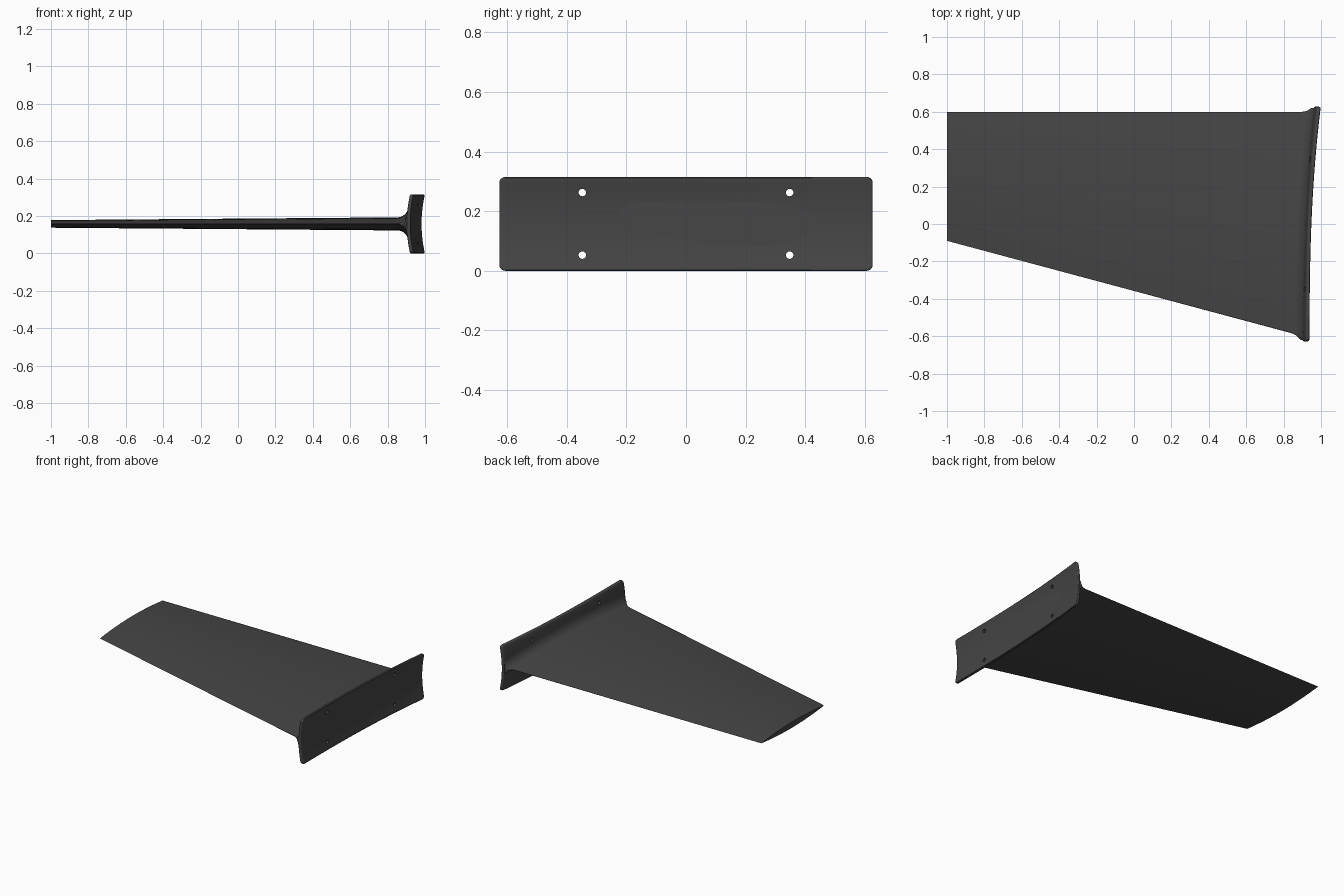
import bpy, bmesh, math
from mathutils import Matrix, Vector

cube = bpy.data.objects.get("Cube")
if cube:
    bpy.data.objects.remove(cube, do_unlink=True)

HALF_Y, MID_Z = 0.627, 0.1575      # plate half length, half height
THICK, FILLET = 0.02, 0.06
TIP_X, TRAIL_Y = -1.0, 0.6

dark = bpy.data.materials.new("dark_grey")
dark.use_nodes = True
dark.diffuse_color = (0.06, 0.06, 0.06, 1)
dark.node_tree.nodes["Principled BSDF"].inputs["Base Color"].default_value = dark.diffuse_color


def outer_x(y, z):
    """Body-hugging outer surface of the plate."""
    u = min(max((y + HALF_Y) / (2 * HALF_Y), 0), 1)
    return 0.922 + 0.06 * u ** 2.6 + 0.018 * ((z - MID_Z) / MID_Z) ** 2


def finish(name, bm):
    bmesh.ops.recalc_face_normals(bm, faces=bm.faces)
    mesh = bpy.data.meshes.new(name)
    bm.to_mesh(mesh)
    bm.free()
    obj = bpy.data.objects.new(name, mesh)
    bpy.context.collection.objects.link(obj)
    mesh.materials.append(dark)
    return obj


def activate(obj):
    bpy.ops.object.select_all(action='DESELECT')
    obj.select_set(True)
    bpy.context.view_layer.objects.active = obj


# Mounting plate: rounded slab, sliced, then bent onto the body surface
bm = bmesh.new()
bmesh.ops.create_cube(bm, size=1)
bmesh.ops.scale(bm, vec=(THICK, 2 * HALF_Y, 2 * MID_Z), verts=bm.verts)
corners = [e for e in bm.edges if abs(e.verts[0].co.x - e.verts[1].co.x) > THICK / 2]
bmesh.ops.bevel(bm, geom=corners, offset=0.02, segments=5, profile=0.5, affect='EDGES')
rims = [e for e in bm.edges if abs(e.verts[0].co.x - e.verts[1].co.x) < 1e-5]
bmesh.ops.bevel(bm, geom=rims, offset=0.006, segments=3, profile=0.5, affect='EDGES')
for axis, half, count in ((1, HALF_Y, 36), (2, MID_Z, 14)):
    normal = Vector((0, 0, 0))
    normal[axis] = 1
    for i in range(1, count):
        bmesh.ops.bisect_plane(bm, geom=bm.verts[:] + bm.edges[:] + bm.faces[:],
                               plane_co=normal * half * (2 * i / count - 1), plane_no=normal)
for v in bm.verts:
    v.co.z += MID_Z
    v.co.x += outer_x(v.co.y, v.co.z) - THICK / 2
plate = finish("mounting_plate", bm)

# Four screw holes
bm = bmesh.new()
for sy in (-1, 1):
    for sz in (-1, 1):
        place = Matrix.Translation((0.95, 0.348 * sy, MID_Z + 0.105 * sz)) @ Matrix.Rotation(math.pi / 2, 4, 'Y')
        bmesh.ops.create_cone(bm, cap_ends=True, segments=24, radius1=0.0125,
                              radius2=0.0125, depth=0.3, matrix=place)
cutter = finish("screw_hole_cutter", bm)
cutter.hide_render = True
activate(plate)
cut = plate.modifiers.new("screw_holes", 'BOOLEAN')
cut.operation, cut.solver, cut.object = 'DIFFERENCE', 'EXACT', cutter
bpy.ops.object.modifier_apply(modifier=cut.name)
bpy.data.objects.remove(cutter, do_unlink=True)
bpy.ops.object.shade_smooth_by_angle(angle=math.radians(35))


# Fin section: thin lens, with fans of normals at both edges for the root fillet
def section(lead_y, grow):
    chord = TRAIL_Y - lead_y
    steps, fan = 28, 8
    pts = []
    for side in (1, -1):
        for i in range(steps + 1):
            t = 0.5 - 0.5 * math.cos(math.pi * i / steps)
            if side < 0:
                t = 1 - t
            n = Vector((-0.118 * (1 - 2 * t), side)).normalized()
            pts.append((t, side * 0.118 * t * (1 - t), n))
        for i in range(1, fan):
            a = math.pi * i / fan
            pts.append((t, 0, Vector((side * math.sin(a), side * math.cos(a)))))
    limit = HALF_Y - 0.007
    for t, h, n in pts:
        y = lead_y + chord * t + n.x * grow
        yield max(-limit, min(limit, y)), MID_Z + chord * h + n.y * grow


def lead_at(x):
    return -0.09 - 0.268 * (x - TIP_X)


# Fin: tip ring, then fillet rings that follow the plate and sink into it
bm = bmesh.new()
rings = [[bm.verts.new((TIP_X, y, z)) for y, z in section(lead_at(TIP_X), 0)]]
gaps = [FILLET * (1 - math.sin(math.pi / 2 * i / 10)) for i in range(11)]
root_x = outer_x(-0.6, MID_Z) - THICK
for gap in gaps + [-0.01]:
    d = max(gap, 0)
    grow = FILLET - math.sqrt(FILLET ** 2 - (FILLET - d) ** 2)
    rings.append([bm.verts.new((outer_x(y, z) - THICK - gap, y, z))
                  for y, z in section(lead_at(root_x - gap), grow)])
for a, b in zip(rings, rings[1:]):
    for i in range(len(a)):
        j = (i + 1) % len(a)
        bm.faces.new((a[i], a[j], b[j], b[i]))
bm.faces.new(rings[0])
bm.faces.new(rings[-1])
bmesh.ops.remove_doubles(bm, verts=bm.verts, dist=1e-5)
fin = finish("fin_blade", bm)
activate(fin)
bpy.ops.object.shade_smooth_by_angle(angle=math.radians(30))
